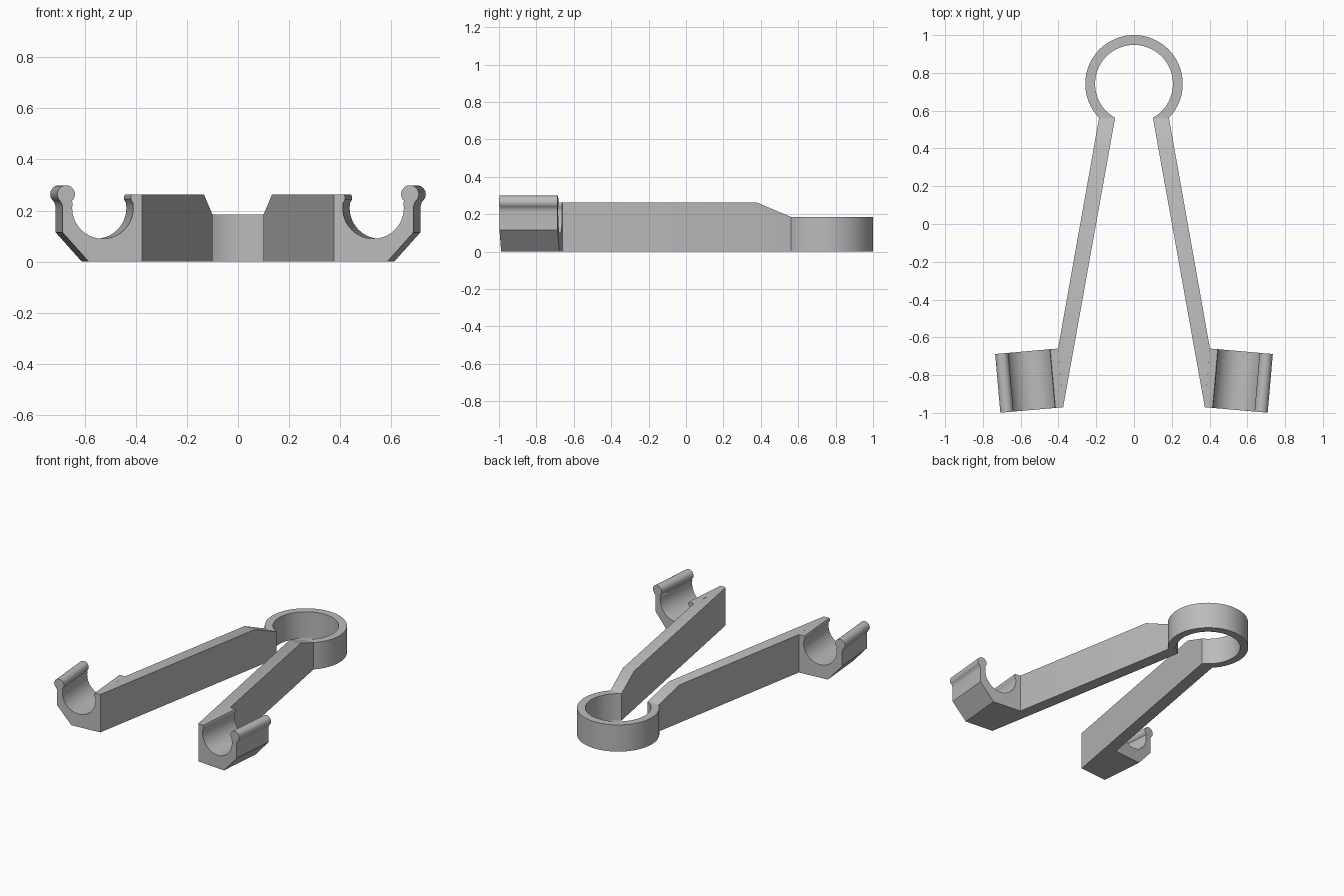
import bpy, bmesh, math
from mathutils import Matrix, Vector

cube = bpy.data.objects.get("Cube")
if cube:
    bpy.data.objects.remove(cube)

grey = bpy.data.materials.new("plain grey")
grey.use_nodes = True
GREY = (0.5, 0.5, 0.5, 1)
grey.diffuse_color = GREY
grey.node_tree.nodes["Principled BSDF"].inputs["Base Color"].default_value = GREY


def arc(cx, cy, r, start, end, n):
    """Points along an arc, angles in degrees."""
    angles = [math.radians(start + (end - start) * i / n) for i in range(n + 1)]
    return [(cx + r * math.cos(a), cy + r * math.sin(a)) for a in angles]


def prism(outline, depth):
    """Solid made by extruding a flat outline along z."""
    bm = bmesh.new()
    face = bm.faces.new([bm.verts.new((x, y, 0)) for x, y in outline])
    top = bmesh.ops.extrude_face_region(bm, geom=[face])["geom"]
    verts = [v for v in top if isinstance(v, bmesh.types.BMVert)]
    bmesh.ops.translate(bm, vec=(0, 0, depth), verts=verts)
    bmesh.ops.recalc_face_normals(bm, faces=bm.faces[:])
    return bm


def add_object(name, bm, mirrored=False):
    mesh = bpy.data.meshes.new(name)
    bm = bm.copy()
    if mirrored:
        bmesh.ops.scale(bm, vec=(-1, 1, 1), verts=bm.verts[:])
        bmesh.ops.reverse_faces(bm, faces=bm.faces[:])
    bm.to_mesh(mesh)
    bm.free()
    mesh.materials.append(grey)
    obj = bpy.data.objects.new(name, mesh)
    bpy.context.collection.objects.link(obj)
    return obj


# Open spring ring with flat ends where the arms begin
RING_Y, JOIN_Y = 0.742, 0.562
OUTER, INNER = 0.258, 0.206
drop = RING_Y - JOIN_Y
out_a = math.degrees(math.asin(drop / OUTER))
in_a = math.degrees(math.asin(drop / INNER))
ring = prism(arc(0, RING_Y, OUTER, -out_a, 180 + out_a, 80)
             + arc(0, RING_Y, INNER, 180 + in_a, -in_a, 80), 0.185)

# Arm: tall bar with its top sloping down to the ring
corner = Vector((0.375, -0.97, 0))
arm = prism([(INNER * math.cos(math.radians(in_a)), JOIN_Y),
             (corner.x, corner.y), (0.402, -0.659),
             (OUTER * math.cos(math.radians(out_a)), JOIN_Y)], 0.262)
cut = bmesh.ops.bisect_plane(arm, geom=arm.verts[:] + arm.edges[:] + arm.faces[:],
                             plane_co=(0, JOIN_Y, 0.185), plane_no=(0, 0.077, 0.182),
                             clear_outer=True)
rim = [e for e in cut["geom_cut"] if isinstance(e, bmesh.types.BMEdge)]
bmesh.ops.holes_fill(arm, edges=[e for e in arm.edges if e.is_boundary])
bmesh.ops.recalc_face_normals(arm, faces=arm.faces[:])

# Snap clip: open round cradle with a beaded outer lip
profile = [(0.375, 0), (0.585, 0), (0.688, 0.115), (0.688, 0.212), (0.69, 0.225)]
profile += arc(0.674, 0.264, 0.035, -50, 230, 28)
profile += arc(0.53, 0.21, 0.12, 10, -190, 40)
profile += [(0.419, 0.242), (0.42, 0.252), (0.416, 0.262), (0.375, 0.262)]
clip = prism([(x - corner.x, z) for x, z in profile], 0.312)
# Stand the profile up, then turn it in line with the clip axis
bmesh.ops.transform(clip, verts=clip.verts[:], matrix=Matrix.Translation(corner)
                    @ Matrix.Rotation(math.radians(-5), 4, "Z")
                    @ Matrix(((1, 0, 0, 0), (0, 0, 1, 0), (0, 1, 0, 0), (0, 0, 0, 1))))
bmesh.ops.recalc_face_normals(clip, faces=clip.faces[:])

# Fuse everything into a single piece
body = add_object("spring_clip_body", ring)
for side, mirrored in (("left", False), ("right", True)):
    for name, bm in (("arm", arm), ("snap_clip", clip)):
        part = add_object(f"{side}_{name}", bm, mirrored)
        fuse = body.modifiers.new("fuse", "BOOLEAN")
        fuse.operation, fuse.solver, fuse.object = "UNION", "EXACT", part
        bpy.context.view_layer.objects.active = body
        bpy.ops.object.modifier_apply(modifier=fuse.name)
        bpy.data.objects.remove(part)

bpy.ops.object.select_all(action="DESELECT")
body.select_set(True)
bpy.context.view_layer.objects.active = body
bpy.ops.object.shade_smooth_by_angle(angle=math.radians(30))
